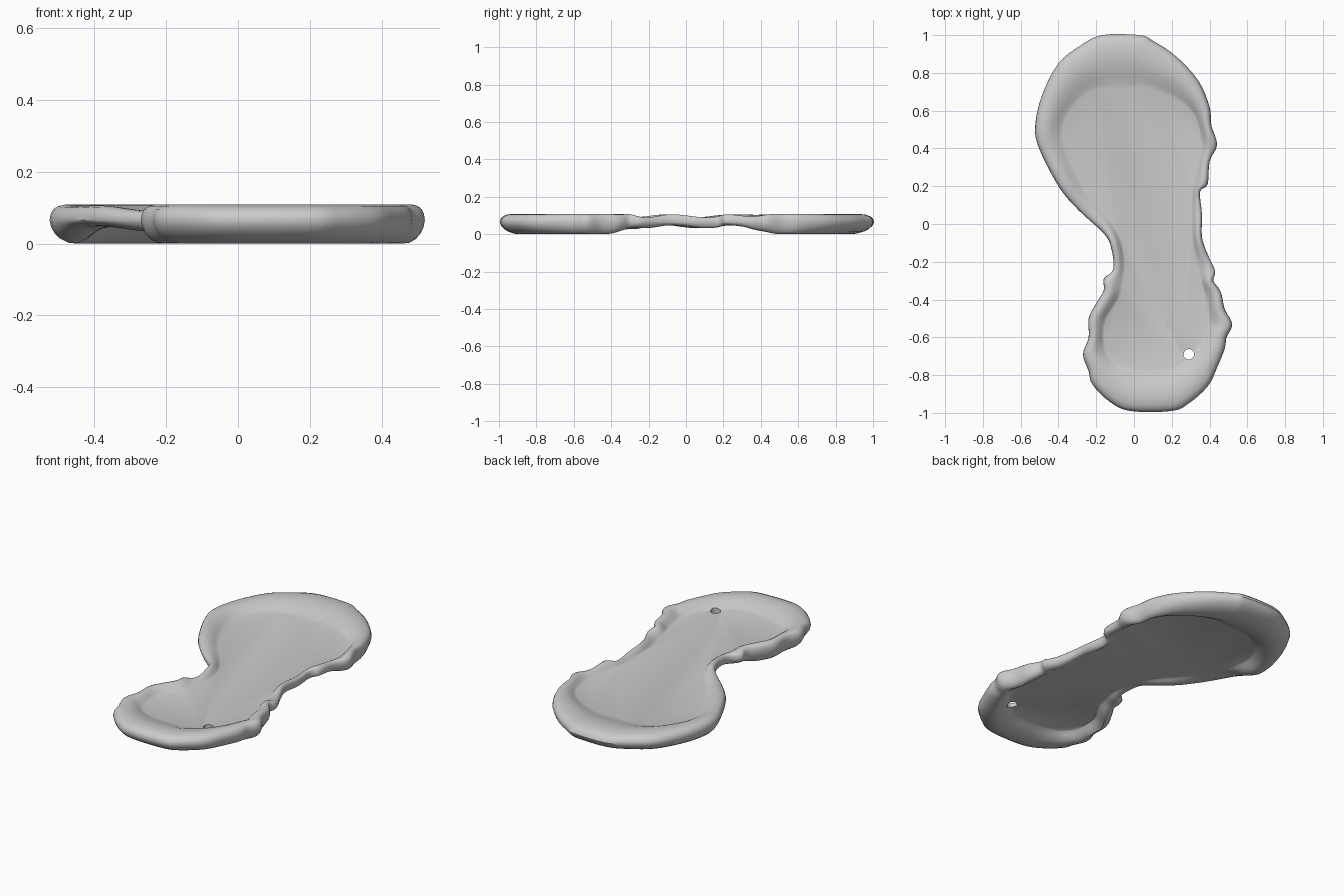
import bpy
import bmesh
import math
from mathutils import Vector

default_cube = bpy.data.objects.get("Cube")
if default_cube:
    bpy.data.objects.remove(default_cube, do_unlink=True)

# Outer edge, counter-clockwise from the back: x, y, rim width
OUTLINE = [
    (.03, 1, .29), (-.17, 1, .29), (-.29, .94, .26), (-.4, .85, .22), (-.48, .7, .17),
    (-.52, .55, .14), (-.51, .42, .13), (-.4, .2, .1), (-.29, .07, .09), (-.16, -.05, .08),
    (-.12, -.13, .07), (-.11, -.24, .07), (-.16, -.29, .1), (-.16, -.35, .1), (-.2, -.42, .09),
    (-.24, -.5, .08), (-.24, -.6, .08), (-.27, -.69, .12), (-.24, -.78, .15), (-.22, -.85, .18),
    (-.13, -.94, .22), (-.02, -.99, .23), (.2, -.99, .23), (.29, -.95, .22), (.39, -.86, .19),
    (.44, -.76, .15), (.48, -.66, .13), (.49, -.6, .11), (.52, -.53, .12), (.48, -.45, .09),
    (.46, -.36, .08), (.42, -.3, .07), (.43, -.25, .08), (.39, -.16, .07), (.36, -.07, .06),
    (.36, .05, .05), (.35, .17, .05), (.39, .21, .07), (.4, .33, .06), (.44, .42, .08),
    (.41, .52, .07), (.4, .62, .08), (.34, .76, .15), (.22, .89, .22), (.1, .97, .27),
]
STEPS = 4
MID_Z = .065
FLOOR_TOP = .072
FLOOR_BOTTOM = .048

# Rim cross-section: share of the rim width, share of the rim height
TOP_PROFILE = [(.02, .4), (.07, .7), (.16, .9), (.3, 1), (.45, .97), (.62, .75), (.8, .35), (.92, .1)]
BOTTOM_PROFILE = [(.03, .3), (.1, .58), (.2, .8), (.34, .96), (.5, 1), (.68, .8), (.84, .4), (.94, .1)]


def make_material(name, colour):
    material = bpy.data.materials.new(name)
    material.use_nodes = True
    material.diffuse_color = colour
    for node in material.node_tree.nodes:
        if node.type == 'BSDF_PRINCIPLED':
            node.inputs["Base Color"].default_value = colour
            node.inputs["Roughness"].default_value = .7
    return material


def spline_loop(points, steps):
    """Closed Catmull-Rom curve through the points."""
    count = len(points)
    result = []
    for i in range(count):
        a, b, c, d = (points[(i + k) % count] for k in (-1, 0, 1, 2))
        for s in range(steps):
            t = s / steps
            result.append((b * 2 + (c - a) * t + (a * 2 - b * 5 + c * 4 - d) * t * t
                           + (b * 3 - a - c * 3 + d) * t ** 3) / 2)
    return result


def smooth_loop(points, passes):
    count = len(points)
    for _ in range(passes):
        points = [(points[i - 1] + points[i] * 2 + points[(i + 1) % count]) / 4
                  for i in range(count)]
    return points


def end_blend(y):
    """0 at the thin waist, 1 at the thick ends."""
    t = min(max((abs(y - .04) - .25) / .22, 0), 1)
    return t * t * (3 - 2 * t)


def build_rings():
    path = spline_loop([Vector(p) for p in OUTLINE], STEPS)
    count = len(path)
    outer = [Vector((p.x, p.y, 0)) for p in path]
    guide = smooth_loop(outer, 12)

    # Inner edge of the rim, offset inwards and evened out
    inner = []
    for i, point in enumerate(outer):
        along = (guide[(i + 1) % count] - guide[i - 1]).normalized()
        inward = Vector((-along.y, along.x, 0))
        inner.append(point + inward * path[i].z)
    inner = smooth_loop(inner, 14)

    def ring(share, height, top):
        loop = []
        for i in range(count):
            point = outer[i].lerp(inner[i], share)
            blend = end_blend(outer[i].y)
            lumps = math.sin(i * .52) * .008 * (1 - blend)
            if top:
                peak = .098 + .011 * blend + lumps
                base = FLOOR_TOP
            else:
                peak = .04 - .04 * blend + lumps
                base = FLOOR_BOTTOM
            # The outside starts at the middle, the inside ends at the floor
            start = MID_Z if share < .4 else base
            point.z = start + (peak - start) * height
            loop.append(point)
        return loop

    rings = [ring(1, 0, True)]
    rings += [ring(s, h, True) for s, h in reversed(TOP_PROFILE)]
    rings += [ring(0, 0, True)]
    rings += [ring(s, h, False) for s, h in BOTTOM_PROFILE]
    rings += [ring(1, 0, False)]
    return rings


def build_tray(material):
    bm = bmesh.new()
    rings = [[bm.verts.new(p) for p in loop] for loop in build_rings()]
    count = len(rings[0])

    # Puffy rim
    for upper, lower in zip(rings, rings[1:]):
        for i in range(count):
            j = (i + 1) % count
            bm.faces.new((upper[i], lower[i], lower[j], upper[j]))

    # Flat floor, above and below
    bm.faces.new(rings[0])
    bm.faces.new(list(reversed(rings[-1])))
    bmesh.ops.recalc_face_normals(bm, faces=bm.faces)

    mesh = bpy.data.meshes.new("rimmed_tray")
    bm.to_mesh(mesh)
    bm.free()
    mesh.materials.append(material)
    tray = bpy.data.objects.new("rimmed_tray", mesh)
    bpy.context.collection.objects.link(tray)
    return tray


def drill_hole(target, x, y, radius):
    bpy.ops.mesh.primitive_cylinder_add(vertices=16, radius=radius, depth=1, location=(x, y, 0))
    cutter = bpy.context.object
    cutter.name = "hole_cutter"
    cutter.hide_render = True
    modifier = target.modifiers.new("hole", 'BOOLEAN')
    modifier.operation = 'DIFFERENCE'
    modifier.solver = 'EXACT'
    modifier.object = cutter
    bpy.ops.object.select_all(action='DESELECT')
    target.select_set(True)
    bpy.context.view_layer.objects.active = target
    bpy.ops.object.modifier_apply(modifier=modifier.name)
    bpy.data.objects.remove(cutter, do_unlink=True)


clay_grey = make_material("clay_grey", (.6, .6, .6, 1))
tray = build_tray(clay_grey)
drill_hole(tray, .29, -.69, .028)
bpy.ops.object.shade_smooth_by_angle(angle=math.radians(40))
